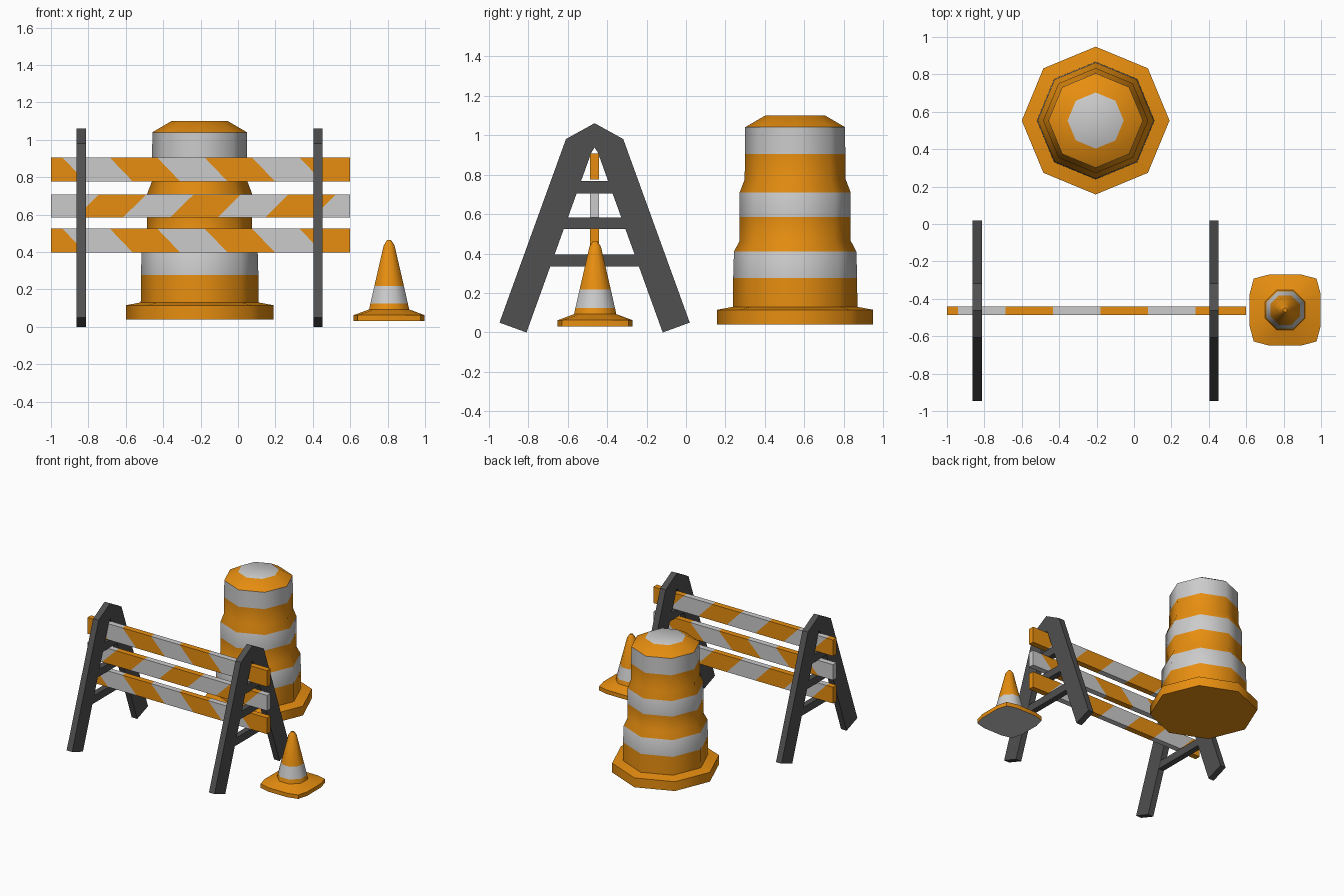
import bpy, bmesh
from math import sin, cos, radians, pi
from mathutils import Vector

if "Cube" in bpy.data.objects:
    bpy.data.objects.remove(bpy.data.objects["Cube"])


def material(name, rgb):
    m = bpy.data.materials.new(name)
    m.diffuse_color = (*rgb, 1)
    m.use_nodes = True
    m.node_tree.nodes["Principled BSDF"].inputs["Base Color"].default_value = m.diffuse_color
    return m


ORANGE = material("orange", (0.8, 0.27, 0.005))
WHITE = material("white", (0.6, 0.6, 0.6))
DARK = material("dark_grey", (0.08, 0.08, 0.08))


def finish(bm, name, mats, loc=(0, 0, 0), smooth=None):
    bmesh.ops.recalc_face_normals(bm, faces=bm.faces)
    me = bpy.data.meshes.new(name)
    bm.to_mesh(me)
    bm.free()
    for m in mats:
        me.materials.append(m)
    ob = bpy.data.objects.new(name, me)
    ob.location = loc
    bpy.context.collection.objects.link(ob)
    if smooth:
        bpy.ops.object.select_all(action='DESELECT')
        ob.select_set(True)
        bpy.context.view_layer.objects.active = ob
        bpy.ops.object.shade_smooth_by_angle(angle=radians(smooth))
    return ob


def loft(name, rings, colours, bottom, top, loc):
    """Skin rings of points; colours[i] paints the band above ring i."""
    bm = bmesh.new()
    vs = [[bm.verts.new(p) for p in r] for r in rings]
    n = len(rings[0])
    for i, c in enumerate(colours):
        for j in range(n):
            k = (j + 1) % n
            f = bm.faces.new((vs[i][j], vs[i][k], vs[i + 1][k], vs[i + 1][j]))
            f.material_index = c
    bm.faces.new(vs[0][::-1]).material_index = bottom
    bm.faces.new(vs[-1]).material_index = top
    return finish(bm, name, [ORANGE, WHITE], loc, smooth=50)


def prism(name, outline, x, thick, y):
    """Extrude a (y, z) outline along x."""
    bm = bmesh.new()
    f = bm.faces.new([bm.verts.new((-thick / 2, a, b)) for a, b in outline])
    ex = bmesh.ops.extrude_face_region(bm, geom=[f])
    bmesh.ops.translate(bm, vec=(thick, 0, 0),
                        verts=[v for v in ex["geom"] if isinstance(v, bmesh.types.BMVert)])
    return finish(bm, name, [DARK], (x, y, 0))


# Barrel: eight-sided turned profile with colour bands
profile = [(0.395, 0.04), (0.395, 0.115), (0.315, 0.13), (0.314, 0.277), (0.31, 0.41),
           (0.281, 0.465), (0.281, 0.585), (0.281, 0.71), (0.256, 0.775),
           (0.254, 0.905), (0.253, 1.04), (0.15, 1.10)]
loft("barrel",
     [[(r * cos(k * pi / 4), r * sin(k * pi / 4), z) for k in range(8)] for r, z in profile],
     [0, 0, 0, 1, 0, 0, 1, 0, 0, 1, 0], 0, 1, (-0.205, 0.553, 0))


# Cone: rounded square foot blending into an octagonal cone
def quad_ring(mid, corner, z):
    """Twelve points: two along each side and one at each corner."""
    pts = []
    for q in range(4):
        c, s = round(cos(q * pi / 2)), round(sin(q * pi / 2))
        for a, b in ((mid[0], -mid[1]), (mid[0], mid[1]), (corner, corner)):
            pts.append((a * c - b * s, a * s + b * c, z))
    return pts


def octagon(r, z):
    return quad_ring((r, r * 0.414), r * 0.7071, z)


rings = [quad_ring((0.19, 0.085), 0.168, 0.03), quad_ring((0.19, 0.085), 0.168, 0.062)]
rings += [octagon(r, z) for r, z in
          [(0.107, 0.093), (0.1, 0.125), (0.079, 0.218), (0.029, 0.435), (0.011, 0.463)]]
loft("cone", rings, [0, 0, 0, 1, 0, 0], 1, 0, (0.808, -0.46, 0))

# Trestle frames: A-shaped legs with three crossbars each
Y = -0.463
half = [(0.017, 0.91), (0.345, 0), (0.482, 0.05), (0.145, 0.98)]
a_shape = ([(0, 0.937)] + half + [(0, 1.06)] + [(-a, b) for a, b in reversed(half)])
for side, x in (("left", -0.838), ("right", 0.428)):
    prism(side + "_frame", a_shape, x, 0.049, Y)
    for i, (lo, hi) in enumerate([(0.335, 0.395), (0.525, 0.583), (0.705, 0.768)]):
        w0, w1 = (0.365 - 0.36 * z for z in (lo, hi))
        prism(f"{side}_crossbar_{i + 1}", [(-w0, lo), (w0, lo), (w1, hi), (-w1, hi)],
              x, 0.047, Y)


# Planks: boxes sliced by slanted planes into alternating stripes
def plank(name, lo, hi, first, slant, start):
    bm = bmesh.new()
    bmesh.ops.create_cube(bm, size=1)
    for v in bm.verts:
        v.co = ((v.co.x * 1.598) - 0.2, v.co.y * 0.046, (lo + hi) / 2 + v.co.z * (hi - lo))
    k = slant / (hi - lo)
    for i in range(6):
        bmesh.ops.bisect_plane(bm, geom=bm.verts[:] + bm.edges[:] + bm.faces[:],
                               plane_co=(first + 0.2535 * i, 0, hi), plane_no=(1, 0, k))
    for f in bm.faces:
        c = f.calc_center_median()
        u = c.x + k * (c.z - hi)
        count = sum(u > first + 0.2535 * i for i in range(6))
        f.material_index = (start + count) % 2
    return finish(bm, name, [ORANGE, WHITE], (0, Y, 0))


plank("bottom_plank", 0.396, 0.526, -0.94, 0.125, 0)
plank("middle_plank", 0.583, 0.707, -0.745, -0.125, 1)
plank("top_plank", 0.776, 0.906, -0.94, 0.125, 0)
